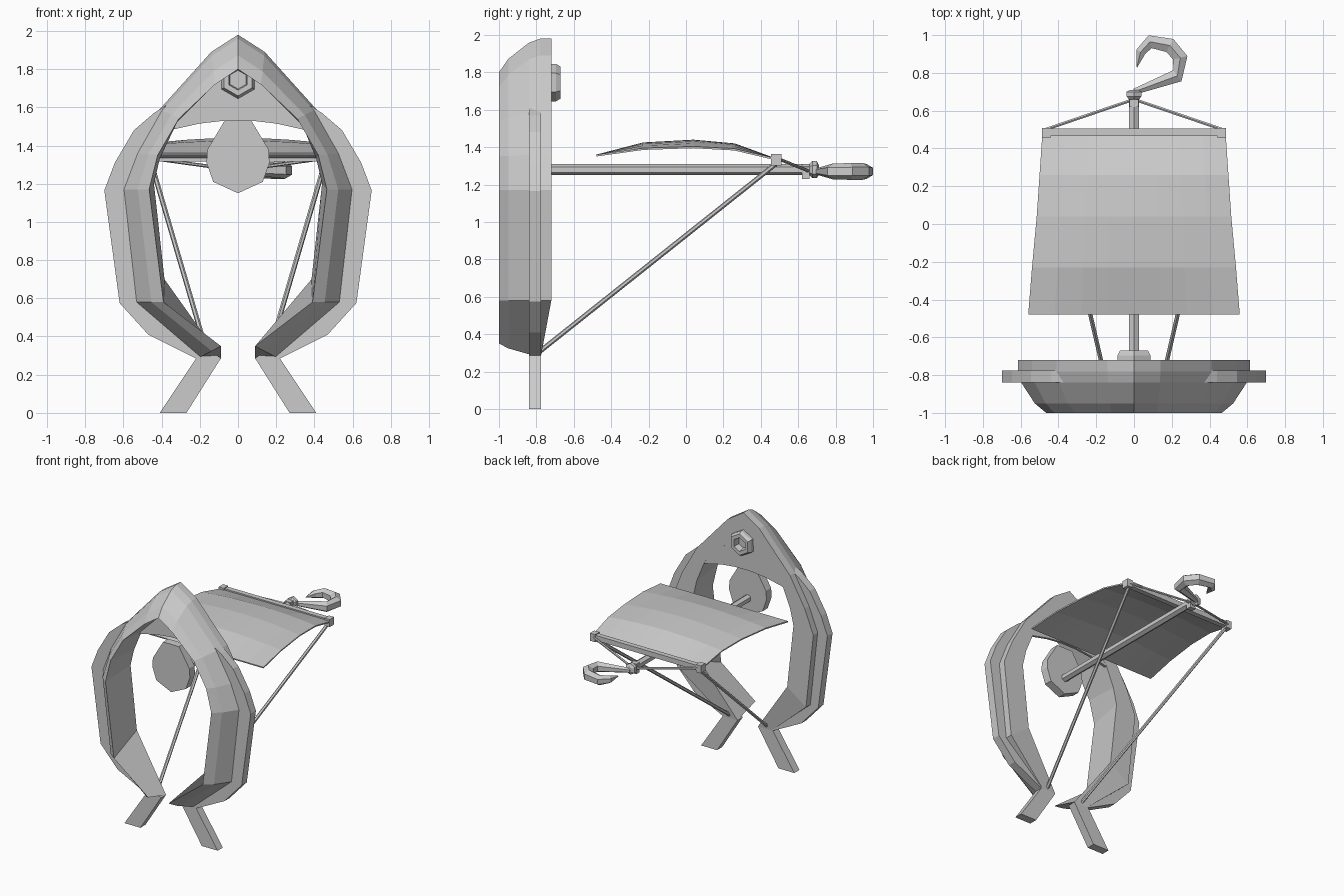
import bpy, bmesh
from math import pi, radians
from mathutils import Vector

if "Cube" in bpy.data.objects:
    bpy.data.objects.remove(bpy.data.objects["Cube"])

GREY = (0.6, 0.6, 0.6, 1)
mat = bpy.data.materials.new("plain grey")
mat.use_nodes = True
mat.diffuse_color = GREY
mat.node_tree.nodes["Principled BSDF"].inputs["Base Color"].default_value = GREY


def finish(name, bm):
    """Turn a bmesh into a named, flat shaded object."""
    bmesh.ops.recalc_face_normals(bm, faces=bm.faces)
    mesh = bpy.data.meshes.new(name)
    bm.to_mesh(mesh)
    bm.free()
    mesh.materials.append(mat)
    ob = bpy.data.objects.new(name, mesh)
    bpy.context.collection.objects.link(ob)
    return ob


def loft(name, rings):
    """Skin a list of equal point rings and cap both ends."""
    bm = bmesh.new()
    rows = [[bm.verts.new(p) for p in ring] for ring in rings]
    n = len(rows[0])
    for a, b in zip(rows, rows[1:]):
        for i in range(n):
            j = (i + 1) % n
            bm.faces.new((a[i], a[j], b[j], b[i]))
    bm.faces.new(rows[0])
    bm.faces.new(rows[-1])
    return finish(name, bm)


def slab(name, outline, y0, y1):
    """Extrude an (x, z) outline from y0 to y1."""
    return loft(name, [[(x, y, z) for x, z in outline] for y in (y0, y1)])


def tube(name, points, radii, sides=6):
    """Sweep a polygon along a path with changing radius."""
    pts = [Vector(p) for p in points]
    rings = []
    for i, p in enumerate(pts):
        d = (pts[min(i + 1, len(pts) - 1)] - pts[max(i - 1, 0)]).normalized()
        u = d.cross(Vector((0, 0, 1))).normalized()
        v = u.cross(d)
        ring = []
        for k in range(sides):
            a = 2 * pi * (k + 0.5) / sides
            off = Vector((a, 0)).to_2d()
            off.x, off.y = Vector((1, 0)) @ rot(a), Vector((0, 1)) @ rot(a)
            ring.append(p + (u * off.x + v * off.y) * radii[i])
        rings.append(ring)
    return loft(name, rings)


def rot(a):
    from math import cos, sin
    return Vector((cos(a), sin(a)))


def box(name, centre, size):
    bm = bmesh.new()
    bmesh.ops.create_cube(bm, size=1)
    bmesh.ops.scale(bm, vec=size, verts=bm.verts)
    bmesh.ops.translate(bm, vec=centre, verts=bm.verts)
    return finish(name, bm)


# Arch: stations of outer back, front edge and inner back (x, z)
stations = [
    ((0, 1.98), (0, 1.80), (0, 1.80)),
    ((0.14, 1.89), (0.12, 1.72), (0.12, 1.72)),
    ((0.41, 1.59), (0.31, 1.54), (0.34, 1.50)),
    ((0.54, 1.36), (0.42, 1.35), (0.41, 1.33)),
    ((0.615, 1.17), (0.465, 1.17), (0.44, 1.20)),
    ((0.55, 0.58), (0.39, 0.58), (0.385, 0.70)),
    ((0.21, 0.285), (0.09, 0.35), (0.09, 0.285)),
]
bulge = [(-1, 0), (-0.95, 0.4), (-0.84, 0.88), (-0.78, 1), (-0.72, 1)]


def arch_ring(station, side, back):
    outer, front, inner = (Vector(p) for p in station)
    ring = []
    for y, t in bulge:
        p = front.lerp(outer, t)
        ring.append((side * p.x, min(y, back), p.y))
    return ring + [(side * inner.x, back, inner.y)]


rings = [arch_ring(s, -1, -0.775 if s is stations[-1] else -0.72) for s in reversed(stations)]
rings += [arch_ring(s, 1, -0.775 if s is stations[-1] else -0.72) for s in stations[1:]]
loft("arch", rings)

# Back panel closing the top of the arch
half = [(0.14, 1.885), (0.41, 1.585), (0.42, 1.46), (0.38, 1.475), (0.2, 1.515), (0.07, 1.53)]
panel = [(0, 1.975)] + half + [(-x, z) for x, z in reversed(half)]
slab("back_panel", panel, -0.74, -0.721)

# Flat side plates that run down into the legs
plate = [(0.36, 1.62), (0.44, 1.57), (0.545, 1.48), (0.645, 1.31), (0.70, 1.165),
         (0.62, 0.575), (0.47, 0.41), (0.22, 0.285), (0.41, 0), (0.27, 0),
         (0.09, 0.285), (0.46, 0.60), (0.52, 1.17), (0.42, 1.46)]
for side, label in ((1, "left"), (-1, "right")):
    slab(label + "_side_plate", [(side * x, z) for x, z in plate], -0.84, -0.775)

# Hanging shield at the front end of the pole
half = [(0.07, 1.53), (0.16, 1.38), (0.165, 1.31), (0.13, 1.21)]
slab("hanging_shield", half + [(0, 1.15)] + [(-x, z) for x, z in reversed(half)], -0.84, -0.775)

# Six sided ring set through the panel
bm = bmesh.new()
profile = [(0.1, -0.695), (0.085, -0.67), (0.055, -0.67), (0.045, -0.72),
           (0.055, -0.77), (0.085, -0.77), (0.1, -0.745)]
rows = []
for k in range(6):
    d = rot(pi / 2 + k * pi / 3)
    rows.append([bm.verts.new((d.x * r, y, 1.745 + d.y * r)) for r, y in profile])
for k in range(6):
    a, b = rows[k], rows[(k + 1) % 6]
    for i in range(len(profile)):
        j = (i + 1) % len(profile)
        bm.faces.new((a[i], a[j], b[j], b[i]))
finish("panel_ring", bm)

# Pole with collars
tube("pole", [(0, -0.78, 1.28), (0, 0.70, 1.28)], [0.03, 0.03])
box("pole_collar", (0, 0.64, 1.27), (0.05, 0.04, 0.08))
tube("pole_cap", [(0, 0.66, 1.28), (0, 0.675, 1.28), (0, 0.70, 1.28), (0, 0.71, 1.28)],
     [0.03, 0.045, 0.045, 0.025])

# Hook lying flat at the back end
hook = [(0, 0.70), (0.23, 0.785), (0.245, 0.88), (0.19, 0.945), (0.085, 0.965), (0.035, 0.91), (0.015, 0.83)]
tube("hook", [(x, y, 1.27) for x, y in hook], [0.018, 0.042, 0.045, 0.045, 0.04, 0.03, 0.003])

# Awning: arched sheet drooping slightly at the sides
rows_yzw = [(-0.48, 1.36, 0.56), (-0.23, 1.425, 0.54), (0.04, 1.44, 0.515), (0.26, 1.42, 0.50), (0.48, 1.34, 0.485)]
bm = bmesh.new()
grid = []
for y, z, w in rows_yzw:
    droop = 0.4 * (z - 1.35) if z > 1.37 else 0
    grid.append([bm.verts.new((w * k / 4, y, z - droop * (k / 4) ** 2)) for k in range(-4, 5)])
for a, b in zip(grid, grid[1:]):
    for i in range(8):
        bm.faces.new((a[i], a[i + 1], b[i + 1], b[i]))
awning = finish("awning", bm)
thick = awning.modifiers.new("thickness", "SOLIDIFY")
thick.thickness = 0.01

# Cross bar with end blocks, stays and struts
box("cross_bar", (0, 0.485, 1.335), (0.95, 0.04, 0.04))
for side, label in ((1, "left"), (-1, "right")):
    box(label + "_bar_end", (side * 0.465, 0.482, 1.332), (0.045, 0.055, 0.06))
    tube(label + "_strut", [(side * 0.455, 0.48, 1.31), (side * 0.16, -0.785, 0.305)], [0.013] * 2)
    tube(label + "_stay", [(side * 0.47, 0.50, 1.335), (0, 0.66, 1.27)], [0.009] * 2)
